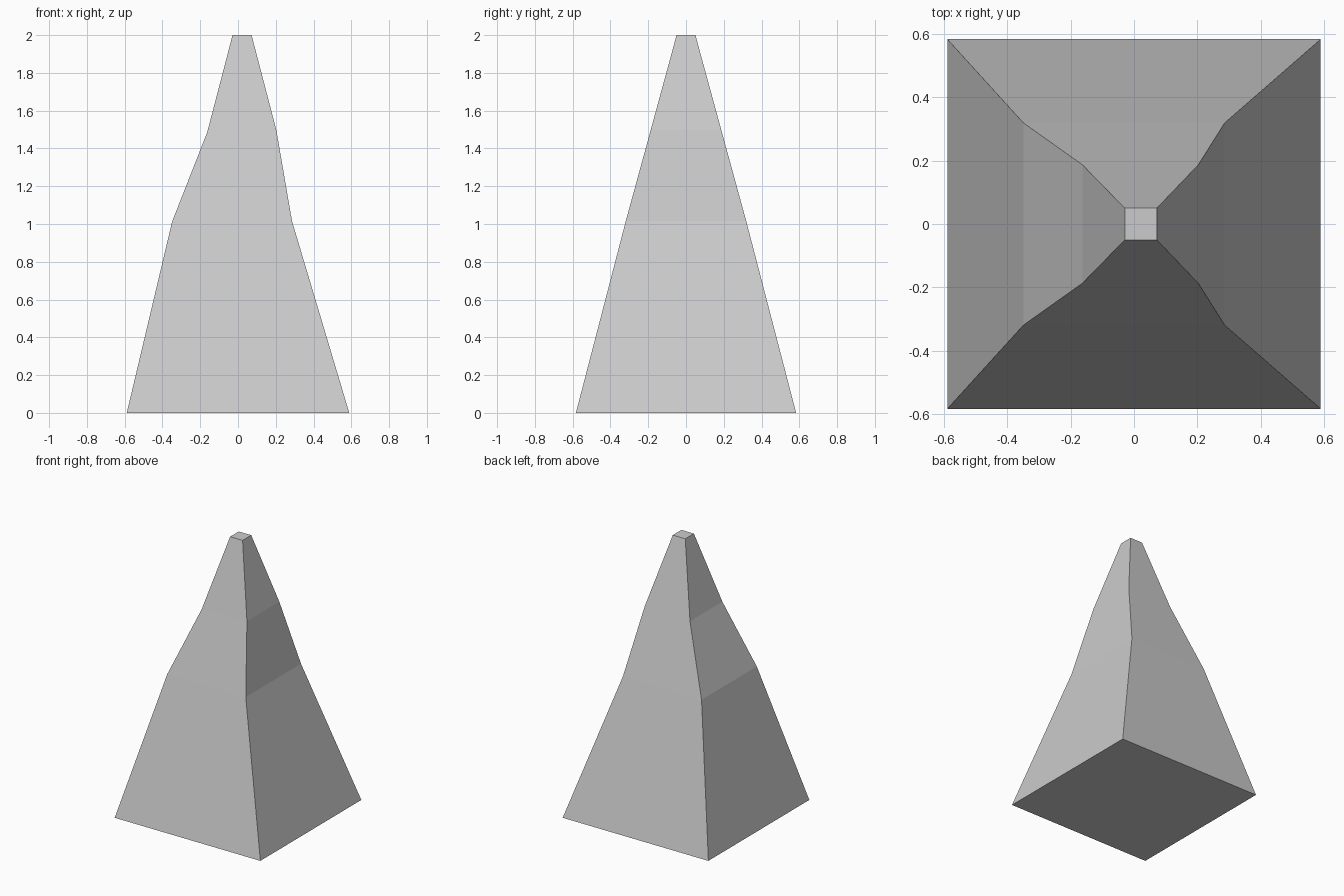
import bpy, bmesh

if "Cube" in bpy.data.objects:
    bpy.data.objects.remove(bpy.data.objects["Cube"])

# Square cross-sections: left x, right x, half depth, left z, right z
sections = [
    (-0.589, 0.589, 0.583, 0.0, 0.0),
    (-0.349, 0.286, 0.319, 1.012, 1.015),
    (-0.163, 0.203, 0.187, 1.486, 1.497),
    (-0.029, 0.072, 0.05, 2.0, 2.0),
]

# Tapering spire with a slight sideways bend
bm = bmesh.new()
rings = []
for x0, x1, d, z0, z1 in sections:
    corners = [(x0, -d, z0), (x1, -d, z1), (x1, d, z1), (x0, d, z0)]
    rings.append([bm.verts.new(c) for c in corners])

# Side walls
for low, high in zip(rings, rings[1:]):
    for i in range(4):
        j = (i + 1) % 4
        bm.faces.new((low[i], low[j], high[j], high[i]))

# Base and flat tip
bm.faces.new(rings[0][::-1])
bm.faces.new(rings[-1])
bmesh.ops.recalc_face_normals(bm, faces=bm.faces)

mesh = bpy.data.meshes.new("bent_spire")
bm.to_mesh(mesh)
bm.free()
spire = bpy.data.objects.new("bent_spire", mesh)
bpy.context.collection.objects.link(spire)
